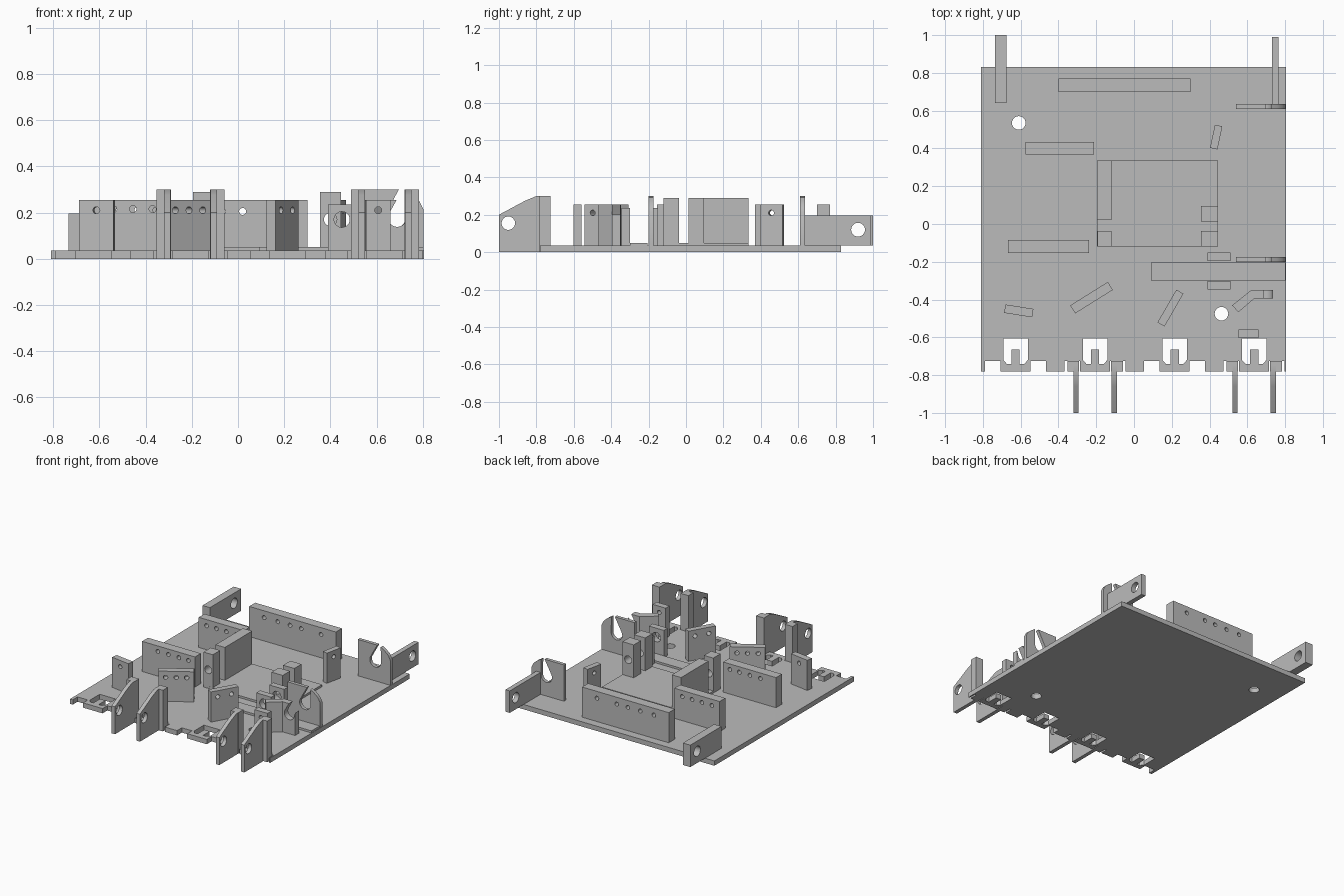
import bpy, bmesh
from math import radians, cos, sin
from mathutils import Matrix, Vector

if "Cube" in bpy.data.objects:
    bpy.data.objects.remove(bpy.data.objects["Cube"])

grey = bpy.data.materials.new("plain_grey")
grey.use_nodes = True
grey.diffuse_color = (0.5, 0.5, 0.5, 1)
grey.node_tree.nodes["Principled BSDF"].inputs["Base Color"].default_value = (0.5, 0.5, 0.5, 1)

FLOOR = 0.035
PLACE = {"xy": lambda u, v, w: (u, v, w),
         "xz": lambda u, v, w: (u, w, v),
         "yz": lambda u, v, w: (w, u, v)}


def prism(name, pts, plane, lo, hi):
    """Profile drawn in a plane and extruded between lo and hi."""
    bm = bmesh.new()
    rings = [[bm.verts.new(PLACE[plane](u, v, w)) for u, v in pts] for w in (lo, hi)]
    bm.faces.new(rings[0])
    bm.faces.new(rings[1])
    n = len(pts)
    for i in range(n):
        j = (i + 1) % n
        bm.faces.new((rings[0][i], rings[0][j], rings[1][j], rings[1][i]))
    bmesh.ops.recalc_face_normals(bm, faces=bm.faces)
    mesh = bpy.data.meshes.new(name)
    bm.to_mesh(mesh)
    bm.free()
    mesh.materials.append(grey)
    ob = bpy.data.objects.new(name, mesh)
    bpy.context.collection.objects.link(ob)
    return ob


def arc(cu, cv, r, a0, a1, n=16):
    return [(cu + r * cos(radians(a0 + (a1 - a0) * i / n)),
             cv + r * sin(radians(a0 + (a1 - a0) * i / n))) for i in range(n + 1)]


def rect(u0, u1, v0, v1):
    return [(u0, v0), (u1, v0), (u1, v1), (u0, v1)]


def box(name, x0, x1, y0, y1, z0, z1):
    return prism(name, rect(x0, x1, y0, y1), "xy", z0, z1)


def drill(plane, u, v, r, lo, hi):
    return prism("cutter", arc(u, v, r, 0, 345, 23), plane, lo, hi)


def cut(ob, cutters):
    """Subtract the cutters, bake the result and discard them."""
    for c in cutters:
        mod = ob.modifiers.new("cut", "BOOLEAN")
        mod.operation = "DIFFERENCE"
        mod.solver = "EXACT"
        mod.object = c
    bpy.context.view_layer.update()
    deps = bpy.context.evaluated_depsgraph_get()
    mesh = bpy.data.meshes.new_from_object(ob.evaluated_get(deps))
    ob.modifiers.clear()
    ob.data = mesh
    for c in cutters:
        bpy.data.objects.remove(c)
    return ob


def wall(name, x, y, length, thick, angle=0, top=0.255, holes=(), hz=0.21, r=0.015):
    """Upright plate turned about z, drilled through its thickness."""
    ob = prism(name, rect(-length / 2, length / 2, FLOOR, top), "xz", -thick / 2, thick / 2)
    if holes:
        cut(ob, [drill("xz", h, hz, r, -0.2, 0.2) for h in holes])
    ob.data.transform(Matrix.Translation(Vector((x, y, 0))) @ Matrix.Rotation(radians(angle), 4, "Z"))
    return ob


# Base plate with front notches, U-shaped clip windows and two mounting holes
clips = [-0.627 + 0.421 * i for i in range(4)]
cutters = [drill("xy", -0.61, 0.535, 0.036, -0.1, 0.1),
           drill("xy", 0.463, -0.475, 0.036, -0.1, 0.1)]
for c in clips:
    half = [(0.022, -0.665), (0.022, -0.742), (0.045, -0.742), (0.065, -0.72), (0.065, -0.607)]
    outline = [(c + u, v) for u, v in half] + [(c - u, v) for u, v in reversed(half)]
    cutters.append(prism("cutter", outline, "xy", -0.1, 0.1))
    for s in (-1, 1):
        m = c + s * 0.12
        cutters.append(box("cutter", m - 0.041, m + 0.041, -0.9, -0.725, -0.1, 0.1))
cut(box("base_plate", -0.81, 0.805, -0.78, 0.83, 0, FLOOR), cutters)

# Front brackets: drilled arm plus a thick head seated in each notch
arm = [(-0.745, 0), (-0.745, 0.3), (-0.8, 0.3), (-0.86, 0.275), (-1, 0.2), (-1, 0)]
for c in (clips[1], clips[3]):
    for s in (-1, 1):
        a, b = sorted((c + s * 0.087, c + s * 0.115))
        cut(prism("front_arm", arm, "yz", a, b), [drill("yz", -0.95, 0.155, 0.036, a - 0.1, b + 0.1)])
        a, b = sorted((c + s * 0.085, c + s * 0.147))
        box("front_arm_head", a, b, -0.782, -0.725, 0, 0.3)

# Rear arms
for x0, x1, y0, y1 in ((-0.735, -0.675, 0.64, 1), (0.73, 0.765, 0.63, 0.99)):
    cut(box("rear_arm", x0, x1, y0, y1, FLOOR, 0.195),
        [drill("yz", 0.92, 0.12, 0.037, x0 - 0.1, x1 + 0.1)])

# Open hook plates on the left side
hook = ([(0.54, FLOOR), (0.54, 0.3), (0.697, 0.3)]
        + arc(0.682, 0.18, 0.045, 150, 360)
        + [(0.725, 0.293), (0.755, 0.275), (0.785, 0.25), (0.803, 0.215), (0.803, FLOOR)])
for y in (0.61, -0.2):
    prism("hook_plate", hook, "xz", y, y + 0.025)

# Bent hook plate
notched = ([(0.62, FLOOR), (0.62, 0.255), (0.687, 0.255)]
           + arc(0.69, 0.178, 0.04, 150, 360) + [(0.737, 0.2), (0.737, FLOOR)])
prism("bent_hook_straight", notched, "xz", -0.395, -0.35)
prism("bent_hook_diagonal", [(0.52, -0.43), (0.552, -0.467), (0.637, -0.395), (0.637, -0.35), (0.62, -0.35)],
      "xy", FLOOR, 0.255)

# Perforated guide walls
wall("back_wall", -0.05, 0.735, 0.7, 0.07, holes=(0.23, 0.07, -0.02, -0.12, -0.23), hz=0.205)
wall("rear_side_wall", -0.393, 0.402, 0.365, 0.066, holes=(-0.12, -0.04, 0.04, 0.12))
wall("middle_side_wall", -0.453, -0.12, 0.427, 0.068, holes=(-0.087, -0.002, 0.083, 0.16), hz=0.215)
wall("corner_wall", -0.61, -0.46, 0.15, 0.045, -9, holes=(0,))
wall("slanted_wall", -0.225, -0.39, 0.235, 0.05, 32, holes=(-0.07, 0, 0.07))
wall("steep_wall", 0.193, -0.445, 0.2, 0.043, 60, holes=(-0.05, 0.05))
wall("rear_small_wall", 0.435, 0.46, 0.125, 0.04, 78, holes=(0,))
wall("front_small_wall", 0.607, -0.58, 0.105, 0.045, holes=(0,))

# Central tray with its posts and long side wall
box("tray", -0.195, 0.445, -0.12, 0.335, FLOOR, 0.05)
box("tray_long_wall", -0.195, -0.12, 0.02, 0.335, FLOOR, 0.29)
for x, y, w in ((-0.157, -0.078, 0.075), (0.4, -0.078, 0.09), (0.4, 0.055, 0.09)):
    wall("tray_post", x, y, w, 0.083, top=0.29, holes=(0,), hz=0.17, r=0.028)

# Low track with a drilled post on each side
box("track", 0.09, 0.803, -0.3, -0.205, FLOOR, 0.05)
for y in (-0.173, -0.323):
    wall("track_post", 0.45, y, 0.12, 0.045, top=0.235, holes=(0,), hz=0.17, r=0.034)

# Smooth the round holes and keep the corners sharp
bpy.ops.object.select_all(action="DESELECT")
for ob in bpy.context.collection.objects:
    if ob.type == "MESH":
        ob.select_set(True)
        bpy.context.view_layer.objects.active = ob
bpy.ops.object.shade_smooth_by_angle(angle=radians(30))
